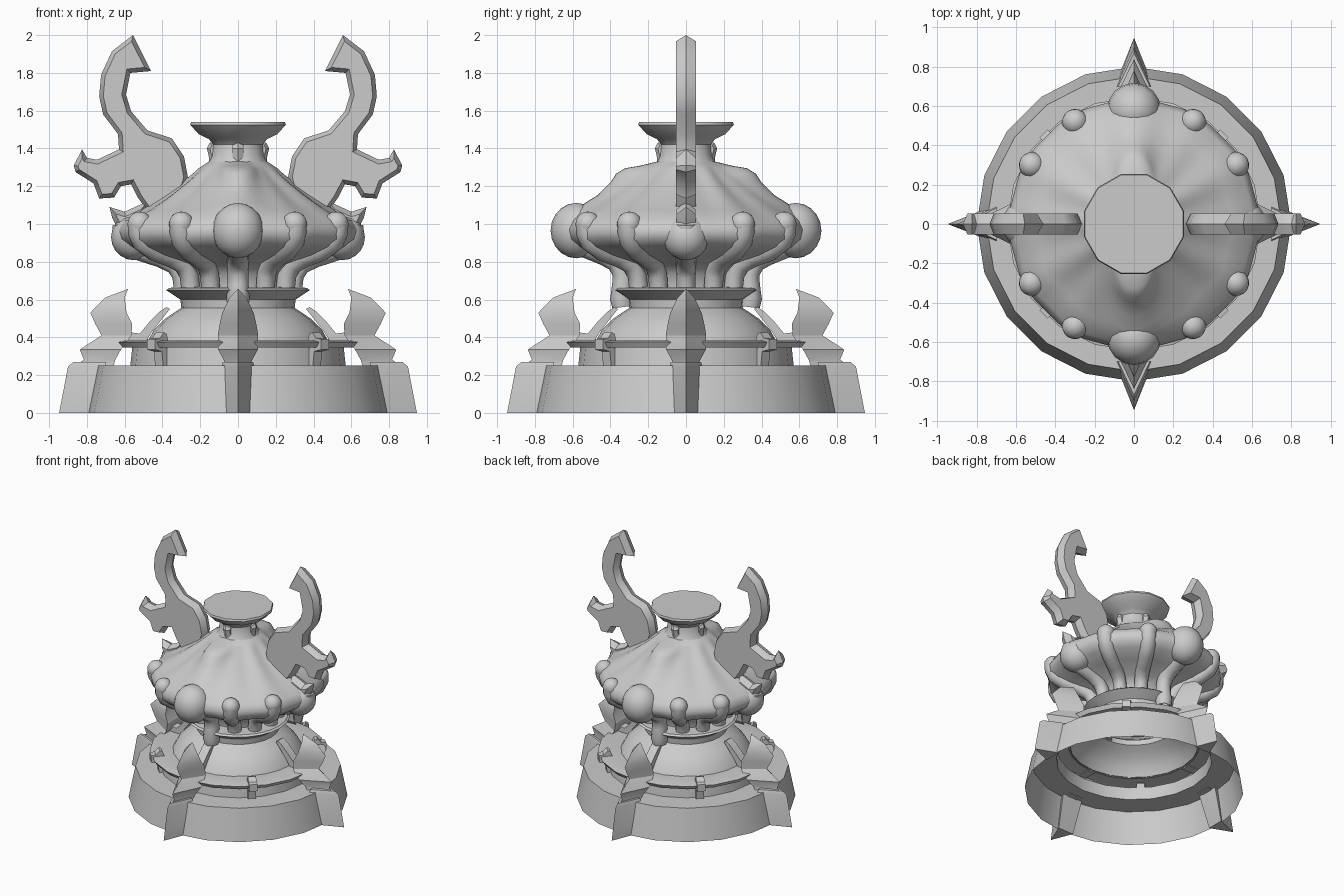
import bpy, bmesh, math
from mathutils import Vector, Matrix

if "Cube" in bpy.data.objects:
    bpy.data.objects.remove(bpy.data.objects["Cube"])

QUARTERS = [0, 90, 180, 270]


def finish(name, bm, angles=(0,), sharp=35):
    """Store the mesh and place linked copies around the z axis."""
    bmesh.ops.remove_doubles(bm, verts=bm.verts, dist=0.0005)
    bmesh.ops.recalc_face_normals(bm, faces=bm.faces)
    me = bpy.data.meshes.new(name)
    bm.to_mesh(me)
    bm.free()
    for p in me.polygons:
        p.use_smooth = True
    me.set_sharp_from_angle(angle=math.radians(sharp))
    for a in angles:
        ob = bpy.data.objects.new(name, me)
        ob.rotation_euler.z = math.radians(a)
        bpy.context.collection.objects.link(ob)


def skin(bm, rings, caps):
    rings = [[bm.verts.new(p) for p in r] for r in rings]
    for a, b in zip(rings, rings[1:]):
        n = len(a)
        for i in range(n):
            j = (i + 1) % n
            bm.faces.new((a[i], a[j], b[j], b[i]))
    for end, wanted in zip((rings[0], rings[-1]), caps):
        if wanted:
            bm.faces.new(end)


def lathe(name, profile, n, caps=(False, False), offset=0.0, flute=0.0, sharp=32):
    """Revolve (radius, z, flute weight, front/back bulge) points."""
    bm = bmesh.new()
    rings = []
    for r, z, *w in profile:
        weight, bulge = (w + [0, 0])[:2]
        ring = []
        for i in range(n):
            t = 2 * math.pi * (i + offset) / n
            away = math.degrees(math.acos(min(1, abs(math.sin(t)))))
            rr = r + flute * weight * math.cos(12 * t) + bulge * math.exp(-(away / 21) ** 3)
            ring.append((rr * math.cos(t), rr * math.sin(t), z))
        rings.append(ring)
    skin(bm, rings, caps)
    finish(name, bm, sharp=sharp)


def tube(name, path, angles, n=12):
    """Sweep a round section along (radius, z, thickness) points."""
    bm = bmesh.new()
    pts = [Vector((r, 0, z)) for r, z, _ in path]
    rings = []
    for i, p in enumerate(pts):
        d = (pts[min(i + 1, len(pts) - 1)] - pts[max(i - 1, 0)]).normalized()
        side = Vector((0, 1, 0))
        up = d.cross(side)
        t = path[i][2]
        rings.append([p + t * (side * math.cos(k) + up * math.sin(k))
                      for k in (2 * math.pi * j / n for j in range(n))])
    skin(bm, rings, (True, True))
    finish(name, bm, angles, 50)


def plate(name, outline, half, inset, angles):
    """Flat ornament in the radial plane with a ridged, chamfered edge."""
    bm = bmesh.new()
    f = bm.faces.new([bm.verts.new((x, 0, z)) for x, z in outline])
    f.normal_update()
    if inset:
        bmesh.ops.inset_individual(bm, faces=[f], thickness=inset, depth=half,
                                   use_even_offset=True)
        bmesh.ops.mirror(bm, geom=bm.verts[:] + bm.edges[:] + bm.faces[:],
                         axis='Y', merge_dist=0.001)
    else:
        res = bmesh.ops.extrude_face_region(bm, geom=[f])
        moved = [v for v in res['geom'] if isinstance(v, bmesh.types.BMVert)]
        bmesh.ops.translate(bm, verts=moved, vec=(0, 2 * half, 0))
        bmesh.ops.translate(bm, verts=bm.verts, vec=(0, -half, 0))
    finish(name, bm, angles, 35)


def ball(name, r, z, radius, angles, stretch=1.0):
    bm = bmesh.new()
    m = Matrix.Translation((r, 0, z)) @ Matrix.Diagonal((1, 1, stretch, 1))
    bmesh.ops.create_uvsphere(bm, u_segments=16, v_segments=10, radius=radius, matrix=m)
    finish(name, bm, angles, 60)


def wedge(name, rows, angles):
    """Spike with triangular sections: (z, outer r, inner r, half width)."""
    bm = bmesh.new()
    skin(bm, [[(o, 0, z), (i, w, z), (i, -w, z)] for z, o, i, w in rows], (True, True))
    finish(name, bm, angles, 30)


# hollow base: outer wall, ledge, inner drum and flange
lathe("base", [(.80, 0), (.75, .25), (.57, .25), (.56, .345), (.625, .345),
               (.645, .375), (.615, .382), (.47, .38)], 20)
# dome and foot ring
lathe("foot", [(.48, .375), (.445, .44), (.39, .495), (.34, .53), (.30, .555),
               (.305, .60), (.38, .65), (.365, .662), (.24, .668)], 24)
# fluted bowl body, shoulder swelling towards front and back
lathe("body", [(.25, .655), (.255, .73), (.33, .79, .5), (.48, .835, 1), (.58, .88, 1),
               (.625, .92, .6), (.635, .97, .4), (.605, 1.02, .6, .01), (.50, 1.075, 1, .07),
               (.445, 1.11, 1, .08), (.385, 1.15, 1, .075), (.29, 1.22, .8, .10),
               (.235, 1.265, .5, .13), (.205, 1.295, .3, .115), (.19, 1.307, .1, .06),
               (.155, 1.33)], 96, flute=.012, sharp=60)
# neck and flat-topped lip
lathe("neck", [(.165, 1.32), (.14, 1.36), (.135, 1.42), (.16, 1.45), (.215, 1.475),
               (.262, 1.525), (.257, 1.54)], 12, caps=(False, True), offset=.5)

# ribs curling up the bowl, ending in hooked knobs
knobs = [30, 60, 120, 150, 210, 240, 300, 330]
tube("rib", [(.29, .66, .05), (.30, .73, .05), (.335, .785, .052), (.41, .825, .055),
             (.51, .86, .058), (.58, .91, .062), (.605, .96, .06), (.61, 1.0, .056)],
     knobs + [0, 180])
ball("knob", .60, 1.0, .066, knobs)

# front and back: big orbs and their legs
ball("orb", .58, .965, .137, [90, 270], 1.07)
tube("orb_leg", [(.335, .56, .055), (.34, .60, .062), (.335, .68, .056), (.335, .74, .055),
                 (.365, .80, .058), (.43, .84, .06), (.54, .89, .065)], [90, 270])

# sides: smaller orbs, thorns and horns
ball("side_orb", .55, .93, .122, [0, 180])
plate("side_thorn", [(.48, 1.12), (.60, 1.065), (.68, 1.09), (.665, 1.03), (.64, .98), (.50, .98)],
      .05, .025, [0, 180])
plate("horn", [(.556, 2.0), (.46, 1.81), (.57, 1.80), (.593, 1.685), (.566, 1.597),
               (.48, 1.496), (.35, 1.453), (.286, 1.358), (.265, 1.247), (.30, 1.12),
               (.46, 1.04), (.53, 1.14), (.566, 1.21), (.62, 1.20), (.656, 1.14),
               (.735, 1.135), (.765, 1.215), (.86, 1.275), (.87, 1.31), (.825, 1.395),
               (.80, 1.35), (.746, 1.34), (.63, 1.395), (.635, 1.475), (.714, 1.58),
               (.735, 1.676), (.725, 1.79), (.667, 1.915)], .054, .022, [0, 180])

# small thorns under the lip
plate("neck_thorn", [(.11, 1.44), (.15, 1.43), (.165, 1.40), (.155, 1.36), (.15, 1.31), (.11, 1.31)],
      .03, .016, QUARTERS)

# four base spikes with curled claws above
wedge("base_spike", [(0, .947, .775, .068), (.245, .90, .70, .088), (.27, .87, .70, .08)], QUARTERS)
wedge("claw", [(.245, .88, .66, .06), (.28, .815, .65, .075), (.335, .838, .62, .105),
               (.36, .80, .60, .107), (.41, .722, .565, .107), (.47, .755, .56, .097),
               (.53, .782, .59, .083), (.61, .705, .60, .045), (.655, .585, .582, .002)], QUARTERS)
plate("claw_strap", [(.36, .55), (.38, .56), (.41, .54), (.47, .48), (.52, .42), (.60, .43),
                     (.66, .39), (.66, .375), (.49, .375), (.455, .43), (.40, .50)],
      .035, 0, QUARTERS)

# clips over the flange on the diagonals
plate("flange_clip", [(.55, .375), (.565, .42), (.585, .425), (.615, .395), (.65, .39),
                      (.65, .335), (.60, .325), (.59, .25), (.56, .25), (.56, .345)],
      .03, 0, [45, 135, 225, 315])
